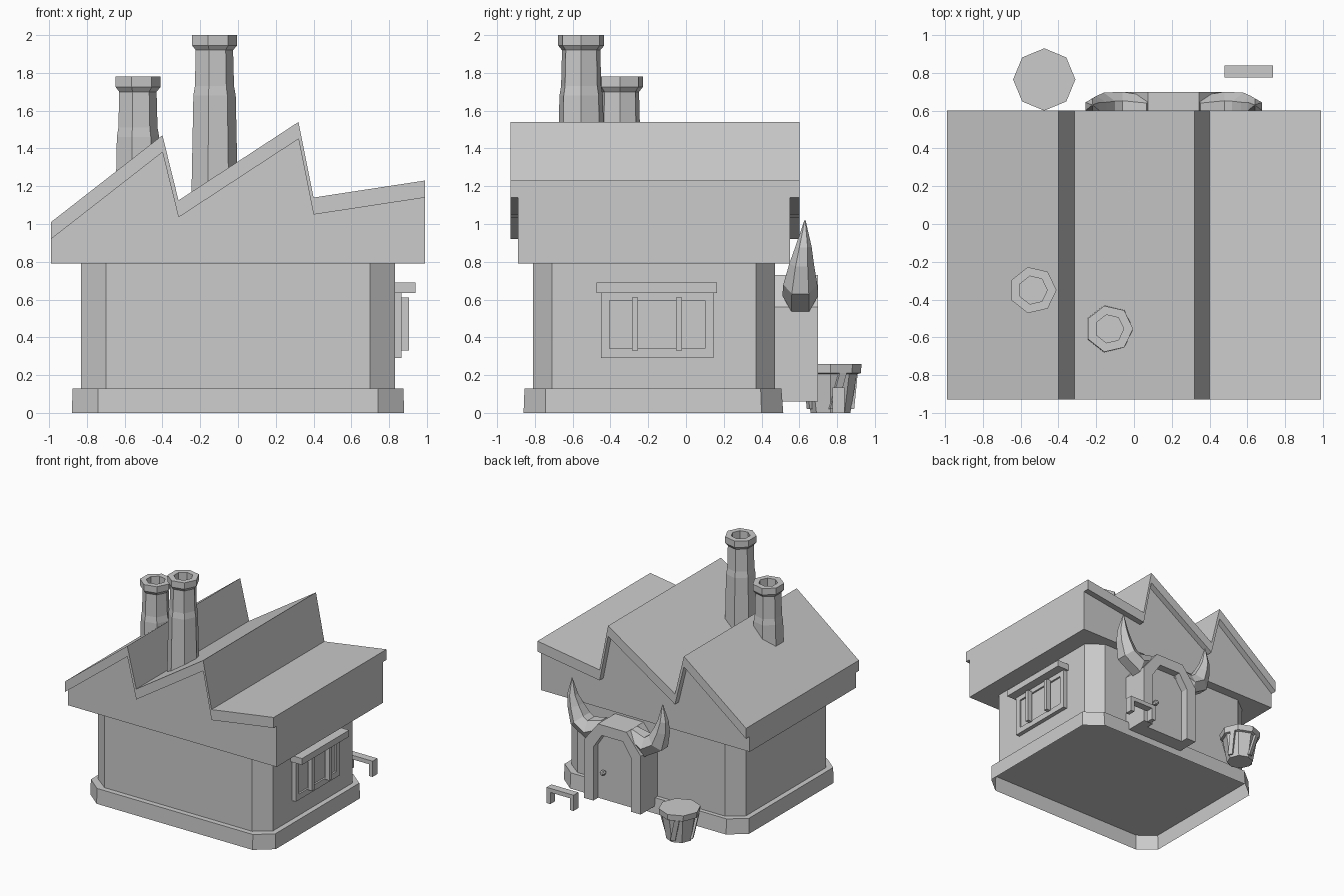
import bpy, bmesh
from math import sin, cos, pi, radians
from mathutils import Vector

cube = bpy.data.objects.get("Cube")
if cube:
    bpy.data.objects.remove(cube, do_unlink=True)

grey = bpy.data.materials.new("plain grey")
grey.use_nodes = True
COLOUR = (0.6, 0.6, 0.6, 1)
grey.diffuse_color = COLOUR
grey.node_tree.nodes["Principled BSDF"].inputs["Base Color"].default_value = COLOUR


def loft(name, rings, open_start=False):
    """Bridge equal-sized rings of points and cap the ends."""
    bm = bmesh.new()
    loops = [[bm.verts.new(p) for p in ring] for ring in rings]
    for a, b in zip(loops, loops[1:]):
        for i in range(len(a)):
            j = (i + 1) % len(a)
            bm.faces.new((a[i], a[j], b[j], b[i]))
    if not open_start:
        bm.faces.new(loops[0][::-1])
    bm.faces.new(loops[-1])
    bmesh.ops.recalc_face_normals(bm, faces=bm.faces)
    mesh = bpy.data.meshes.new(name)
    bm.to_mesh(mesh)
    bm.free()
    mesh.materials.append(grey)
    obj = bpy.data.objects.new(name, mesh)
    bpy.context.collection.objects.link(obj)
    return obj


def box(name, x, y, z):
    corners = [(x[0], y[0]), (x[1], y[0]), (x[1], y[1]), (x[0], y[1])]
    return loft(name, [[(px, py, h) for px, py in corners] for h in z])


def slab(name, outline, y0, y1):
    """Extrude an x-z outline along y."""
    return loft(name, [[(x, y, z) for x, z in outline] for y in (y0, y1)])


def chamfered(x, y0, y1, cx, cy, z):
    return [(-x + cx, y0, z), (x - cx, y0, z), (x, y0 + cy, z), (x, y1 - cy, z),
            (x - cx, y1, z), (-x + cx, y1, z), (-x, y1 - cy, z), (-x, y0 + cy, z)]


def turned(name, centre, sides, profile):
    """Stack regular polygons given as (radius, height)."""
    cx, cy = centre
    angles = [2 * pi * i / sides for i in range(sides)]
    return loft(name, [[(cx + r * cos(a), cy + r * sin(a), z) for a in angles]
                       for r, z in profile])


# Plinth, hollow underneath, and walls
loft("plinth", [chamfered(0.88, -0.86, 0.515, 0.14, 0.115, 0),
                chamfered(0.875, -0.855, 0.505, 0.135, 0.11, 0.13)], open_start=True)
loft("walls", [chamfered(0.83, -0.81, 0.47, 0.13, 0.10, z) for z in (0.13, 0.8)])

# Sawtooth upper storey and roof
ridge = [(-0.99, 1.01), (-0.40, 1.47), (-0.315, 1.125), (0.32, 1.54), (0.40, 1.14), (0.99, 1.23)]
under = [(x, z - 0.09) for x, z in ridge]
slab("upper_storey", under + [(0.99, 0.79), (-0.99, 0.79)], -0.89, 0.55)
slab("roof", ridge + under[::-1], -0.93, 0.60)

# Chimneys with hollow caps
flue = [(0.13, 1.12), (0.118, 1.68), (0.109, 1.73), (0.104, 1.92), (0.125, 1.945),
        (0.125, 2.0), (0.076, 2.0), (0.076, 1.84)]
turned("tall_chimney", (-0.13, -0.555), 7, flue)
turned("short_chimney", (-0.535, -0.35), 7, [(r, z - 0.22) for r, z in flue])

# Side window
box("window_lintel", (0.82, 0.94), (-0.475, 0.165), (0.635, 0.69))
box("window_pane", (0.82, 0.85), (-0.41, 0.105), (0.34, 0.60))
for side, y in (("front", (-0.45, -0.405)), ("back", (0.10, 0.145))):
    box(f"window_{side}_jamb", (0.82, 0.865), y, (0.29, 0.645))
for side, z in (("top", (0.595, 0.645)), ("bottom", (0.29, 0.34))):
    box(f"window_{side}_rail", (0.82, 0.865), (-0.405, 0.10), z)
for i, y in enumerate((-0.27, -0.037)):
    box(f"window_bar_{i + 1}", (0.865, 0.905), (y - 0.016, y + 0.016), (0.33, 0.61))

# Arched door frame, door and knob
DOOR_X = 0.21


def arch(half, shoulder, top_half, top, bottom):
    right = [(half, bottom), (half, shoulder), (top_half, top)]
    return [(DOOR_X + x, z) for x, z in right] + [(DOOR_X - x, z) for x, z in right[::-1]]


inner = arch(0.18, 0.52, 0.10, 0.64, 0.06)
slab("door_frame", arch(0.27, 0.56, 0.135, 0.73, 0.06) + inner[::-1], 0.46, 0.70)
slab("door", inner, 0.46, 0.635)
knob = [(0.012, 0.63), (0.012, 0.645), (0.022, 0.65), (0.022, 0.675), (0.012, 0.685)]
loft("door_knob", [[(0.325 + r * cos(i * pi / 3), y, 0.30 + r * sin(i * pi / 3))
                    for i in range(6)] for r, y in knob])

# Horns flanking the arch: offset, depth, height, radius
horn_path = [(0.12, 0.605, 0.68, 0.07), (0.27, 0.605, 0.62, 0.095), (0.37, 0.605, 0.68, 0.09),
             (0.41, 0.612, 0.79, 0.065), (0.43, 0.622, 0.88, 0.043), (0.43, 0.63, 1.02, 0.003)]
for side, sign in (("left", 1), ("right", -1)):
    points = [Vector((DOOR_X + sign * x, y, z)) for x, y, z, r in horn_path]
    rings = []
    for i, p in enumerate(points):
        along = points[min(i + 1, len(points) - 1)] - points[max(i - 1, 0)]
        across = along.cross(Vector((0, 1, 0))).normalized()
        r = horn_path[i][3]
        rings.append([p + r * (cos(k * pi / 3) * Vector((0, 1, 0)) + sin(k * pi / 3) * across)
                      for k in range(6)])
    loft(f"{side}_horn", rings)

# Tub with slanted staves
TUB = (-0.475, 0.765)
turned("tub", TUB, 8, [(0.105, 0), (0.14, 0.205), (0.16, 0.21), (0.165, 0.26)])
for k in range(4):
    a = k * pi / 2 + radians(22.5)
    out, side = Vector((cos(a), sin(a), 0)), Vector((-sin(a), cos(a), 0))
    centre = Vector((*TUB, 0))
    loft(f"tub_stave_{k + 1}", [
        [centre + out * (r + d) + side * (w + shift) + Vector((0, 0, z))
         for d, w in ((0, -0.02), (0.02, -0.02), (0.02, 0.02), (0, 0.02))]
        for r, z, shift in ((0.095, 0.02, -0.03), (0.132, 0.21, 0.01))])

# Small bench
box("bench_seat", (0.48, 0.735), (0.775, 0.84), (0.10, 0.135))
for name, x in (("left", 0.70), ("right", 0.48)):
    box(f"bench_{name}_leg", (x, x + 0.035), (0.775, 0.84), (0, 0.10))
